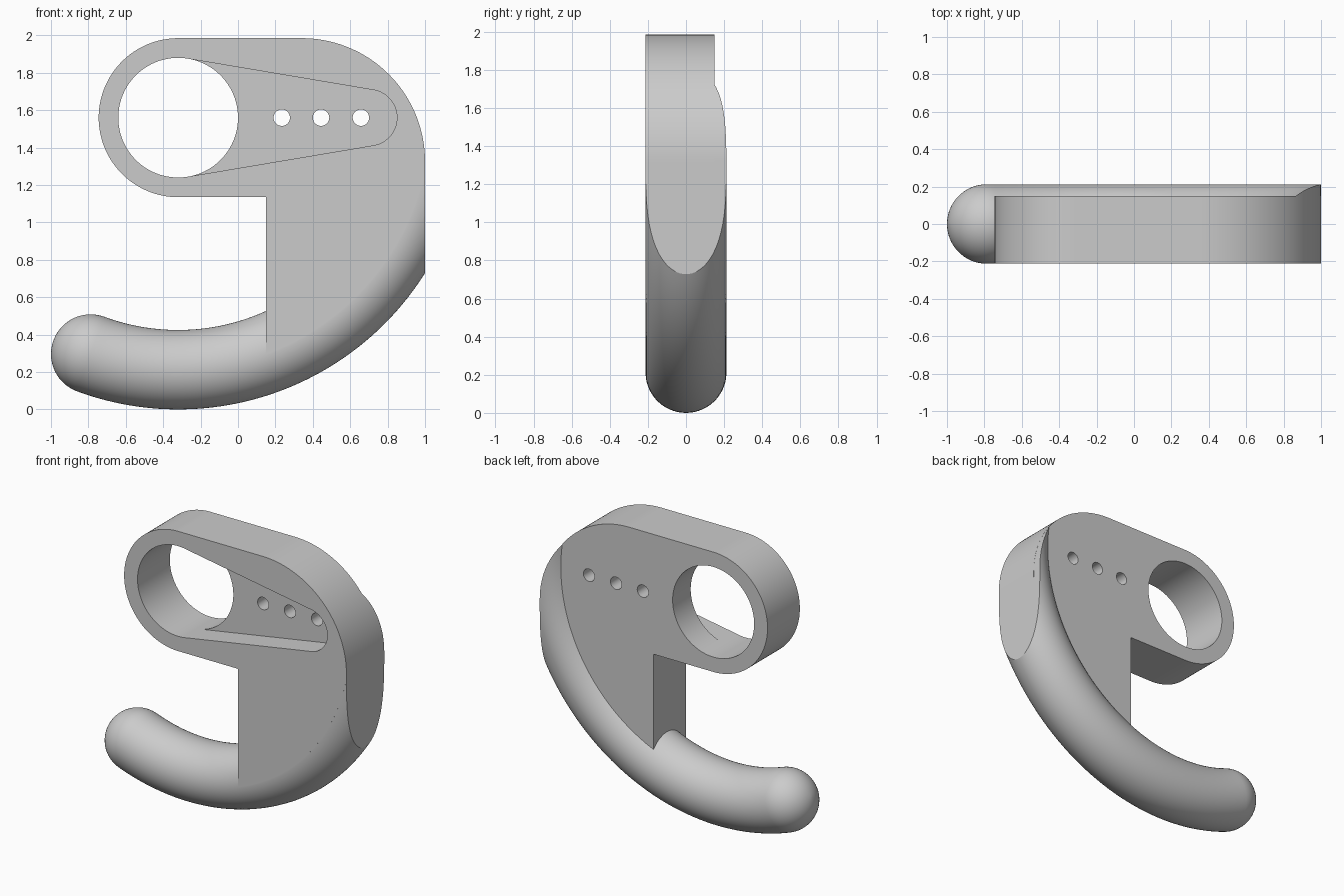
import bpy, bmesh, math
from mathutils import Vector

cube = bpy.data.objects.get("Cube")
if cube:
    bpy.data.objects.remove(cube, do_unlink=True)

# Main dimensions (ring centre is also the centre of the hook sweep)
CX, CZ = -0.32, 1.56
TUBE = 0.2125
SWEEP = CZ - TUBE
RING, BORE = 0.425, 0.32
FRONT, BACK = -TUBE, 0.15
CORNER_X, CORNER_Z, CORNER_R = 0.34, 1.325, 0.66

grey = bpy.data.materials.new("plain grey")
grey.use_nodes = True
grey.diffuse_color = (0.6, 0.6, 0.6, 1)
grey.node_tree.nodes["Principled BSDF"].inputs["Base Color"].default_value = (0.6, 0.6, 0.6, 1)


def arc(cx, cz, r, start, end, steps=32):
    """Points of a circular arc, angles in degrees."""
    angles = [math.radians(start + (end - start) * i / steps) for i in range(steps + 1)]
    return [(cx + r * math.cos(a), cz + r * math.sin(a)) for a in angles]


def finish(bm, name):
    bmesh.ops.recalc_face_normals(bm, faces=bm.faces[:])
    mesh = bpy.data.meshes.new(name)
    bm.to_mesh(mesh)
    bm.free()
    mesh.materials.append(grey)
    obj = bpy.data.objects.new(name, mesh)
    bpy.context.collection.objects.link(obj)
    return obj


def prism(name, outline, y0, y1):
    """Extrude an x-z outline along y."""
    bm = bmesh.new()
    face = bm.faces.new([bm.verts.new((x, y0, z)) for x, z in outline])
    moved = bmesh.ops.extrude_face_region(bm, geom=[face])["geom"]
    verts = [v for v in moved if isinstance(v, bmesh.types.BMVert)]
    bmesh.ops.translate(bm, verts=verts, vec=(0, y1 - y0, 0))
    return finish(bm, name)


def boolean(target, tool, operation):
    mod = target.modifiers.new(operation.lower(), "BOOLEAN")
    mod.operation, mod.object, mod.solver = operation, tool, "EXACT"
    bpy.context.view_layer.objects.active = target
    bpy.ops.object.modifier_apply(modifier=mod.name)
    bpy.data.objects.remove(tool, do_unlink=True)


def hook_tube(name, sides=64, steps=90, cap=14):
    """Round tube swept along the hook arc, with a domed tip."""
    start = -math.pi / 2 - math.asin((1 - TUBE + CX) / SWEEP)
    end = math.radians(25)
    sections = []
    for i in range(cap):
        a = math.pi / 2 * (1 - i / cap) * 0.99
        sections.append((start, TUBE * math.cos(a), TUBE * math.sin(a)))
    for i in range(steps + 1):
        sections.append((start + (end - start) * i / steps, TUBE, 0))
    bm = bmesh.new()
    rings = []
    for angle, radius, back in sections:
        out = Vector((math.cos(angle), 0, math.sin(angle)))
        along = Vector((-math.sin(angle), 0, math.cos(angle)))
        centre = Vector((CX, 0, CZ)) + out * SWEEP - along * back
        turns = [2 * math.pi * (k + 0.5) / sides for k in range(sides)]
        rings.append([bm.verts.new(centre + out * radius * math.cos(t)
                                   + Vector((0, radius * math.sin(t), 0))) for t in turns])
    for a, b in zip(rings, rings[1:]):
        for k in range(sides):
            n = (k + 1) % sides
            bm.faces.new((a[k], a[n], b[n], b[k]))
    bm.faces.new(rings[0])
    bm.faces.new(rings[-1])
    return finish(bm, name)


# Plate: ring end, straight top, rounded corner, hook-shaped lower edge
neck = math.degrees(math.asin((0.15 - CX) / SWEEP)) - 90
side = -math.degrees(math.acos((1 - CX) / SWEEP))
outline = (arc(CX, CZ, RING, 90, 270, 64) + [(0.15, CZ - RING)]
           + arc(CX, CZ, SWEEP, neck, side, 48)
           + arc(CORNER_X, CORNER_Z, CORNER_R, 0, 90, 48))
body = prism("hook_body", outline, FRONT, BACK)

# Hook tube, trimmed to the flat side and rounded corner
tube = hook_tube("hook_tube")
inset = 0.0005
trim = ([(-2, -1), (1 - inset, -1)]
        + arc(CORNER_X, CORNER_Z, CORNER_R - inset, 0, 90, 48) + [(-2, CORNER_Z + CORNER_R)])
boolean(tube, prism("trim_cutter", trim, -1, 1), "INTERSECT")
boolean(body, tube, "UNION")

# Large bore and the row of three small holes
boolean(body, prism("bore_cutter", arc(CX, CZ, BORE, 0, 360, 96)[:-1], -1, 1), "DIFFERENCE")
for x in (0.234, 0.444, 0.657):
    boolean(body, prism("pin_cutter", arc(x, CZ, 0.044, 0, 360, 32)[:-1], -1, 1), "DIFFERENCE")

# Tapered pocket in the front face, tangent to the bore
end_x, end_r = 0.70, 0.15
tilt = math.degrees(math.acos((BORE - end_r) / (end_x - CX)))
t = math.radians(tilt)
px, pz = CX + (BORE - inset) * math.cos(t), (BORE - inset) * math.sin(t)
pocket = [(CX, CZ), (px, CZ - pz)] + arc(end_x, CZ, end_r, -tilt, tilt, 40) + [(px, CZ + pz)]
boolean(body, prism("pocket_cutter", pocket, -1, FRONT + 0.16), "DIFFERENCE")

# Smooth shading with crisp edges
bpy.ops.object.select_all(action="DESELECT")
body.select_set(True)
bpy.context.view_layer.objects.active = body
bpy.ops.object.shade_smooth_by_angle(angle=math.radians(30))
weighted = body.modifiers.new("weighted_normals", "WEIGHTED_NORMAL")
weighted.keep_sharp = True
